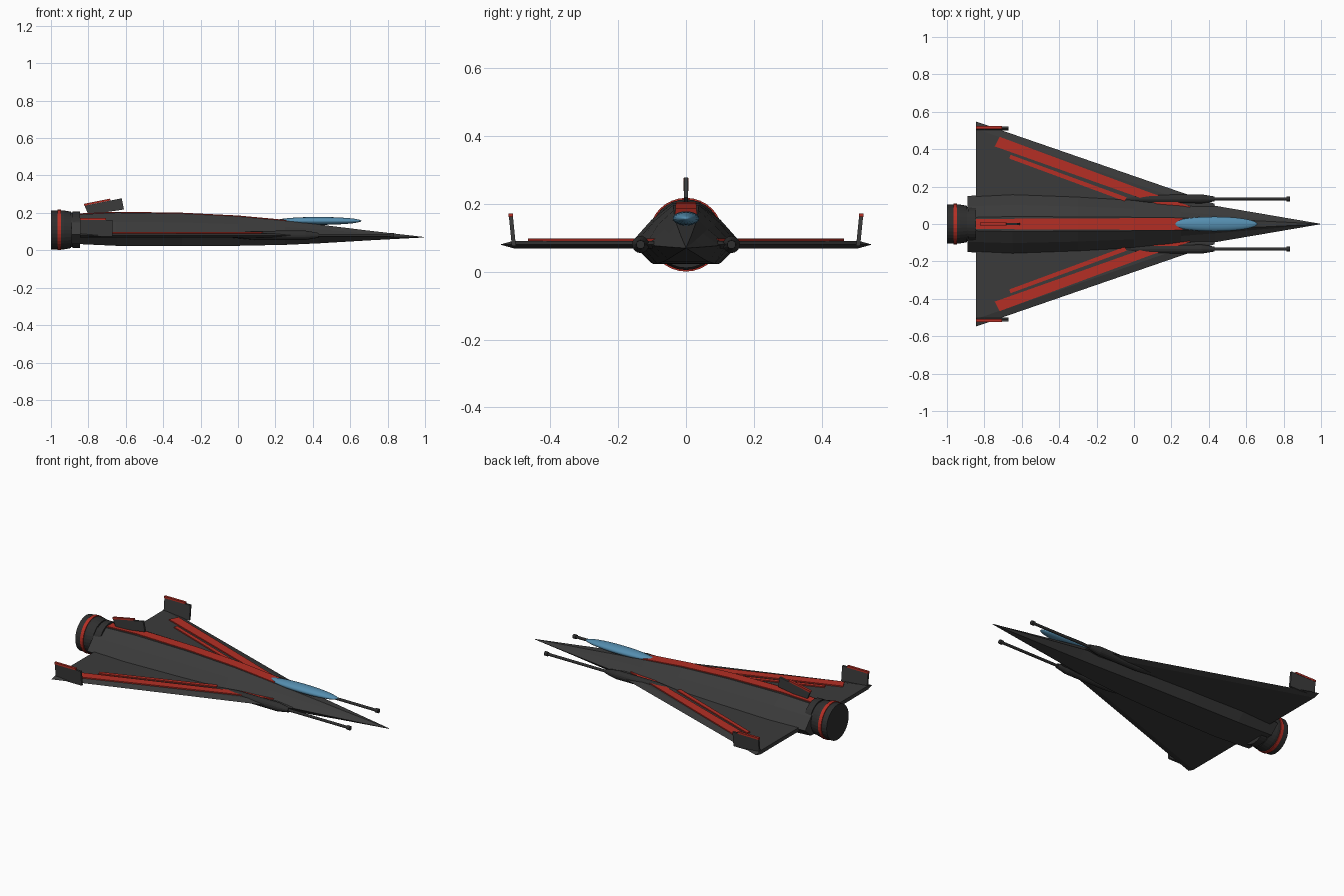
import bpy, bmesh, math
from mathutils import Vector, Matrix

if "Cube" in bpy.data.objects:
    bpy.data.objects.remove(bpy.data.objects["Cube"])


def mat(name, c):
    m = bpy.data.materials.new(name)
    m.diffuse_color = (*c, 1)
    m.use_nodes = True
    m.node_tree.nodes["Principled BSDF"].inputs["Base Color"].default_value = m.diffuse_color
    return m


BODY = mat("charcoal", (0.043, 0.043, 0.043))
DARK = mat("dark_metal", (0.028, 0.028, 0.028))
RED = mat("red", (0.46, 0.028, 0.018))
BLUE = mat("canopy_blue", (0.09, 0.27, 0.43))


def finish(name, bm, m, smooth=False):
    bmesh.ops.recalc_face_normals(bm, faces=bm.faces)
    me = bpy.data.meshes.new(name)
    bm.to_mesh(me)
    bm.free()
    me.materials.append(m)
    for p in me.polygons:
        p.use_smooth = smooth
    ob = bpy.data.objects.new(name, me)
    bpy.context.collection.objects.link(ob)
    return ob


def loft(name, rings, m):
    """Skin a list of equal-length point rings and cap both ends."""
    bm = bmesh.new()
    vs = [[bm.verts.new(p) for p in r] for r in rings]
    n = len(rings[0])
    for a, b in zip(vs, vs[1:]):
        for i in range(n):
            bm.faces.new((a[i], a[(i + 1) % n], b[(i + 1) % n], b[i]))
    bm.faces.new(vs[0])
    bm.faces.new(vs[-1])
    return finish(name, bm, m)


def turned(name, profile, y, z, m, n=32):
    """Round part along x from (x, radius) pairs."""
    return loft(name, [[(x, y + r * math.cos(2 * math.pi * i / n), z + r * math.sin(2 * math.pi * i / n))
                        for i in range(n)] for x, r in profile], m)


def slab(name, pts, z0, z1, m):
    return loft(name, [[(x, y, z) for x, y in pts] for z in (z0, z1)], m)


def upright(name, pts, y, t, m, lean=0.0):
    """Plate from an (x, z) outline, leaning sideways with height."""
    z0 = min(p[1] for p in pts)
    return loft(name, [[(x, y + s * t + lean * (z - z0), z) for x, z in pts] for s in (-1, 1)], m)


# fuselage: x, bottom z, side z, top z, bottom, side, shoulder, top half widths
sections = [
    (-0.89, 0.035, 0.085, 0.190, 0.095, 0.150, 0.095, 0.035),
    (-0.65, 0.024, 0.085, 0.201, 0.100, 0.162, 0.102, 0.040),
    (-0.30, 0.023, 0.084, 0.196, 0.095, 0.150, 0.094, 0.038),
    (0.00, 0.024, 0.082, 0.181, 0.085, 0.135, 0.082, 0.036),
    (0.25, 0.029, 0.080, 0.158, 0.068, 0.118, 0.064, 0.033),
    (0.43, 0.037, 0.077, 0.138, 0.052, 0.098, 0.050, 0.027),
    (0.70, 0.053, 0.073, 0.105, 0.027, 0.052, 0.027, 0.015),
    (0.995, 0.0685, 0.0695, 0.071, 0.001, 0.0015, 0.001, 0.0005),
]
rings = []
for x, zb, zs, zt, b, w, u, t in sections:
    zu = zs + (zt - zs) * 0.58
    half = [(b, zb), (w, zs), (u, zu), (t, zt)]
    rings.append([(x, y, z) for y, z in half] + [(x, -y, z) for y, z in reversed(half)])
loft("fuselage", rings, BODY)

# red stripe along the spine
spine = [(-0.85, 0.192, 0.026), (-0.65, 0.201, 0.028), (-0.30, 0.196, 0.030),
         (0.00, 0.181, 0.031), (0.26, 0.157, 0.033)]
loft("spine_stripe", [[(x, -w, z - 0.002), (x, w, z - 0.002), (x, w, z + 0.005), (x, -w, z + 0.005)]
                      for x, z, w in spine], RED)

# canopy
bm = bmesh.new()
bmesh.ops.create_uvsphere(bm, u_segments=24, v_segments=16, radius=1,
                          matrix=Matrix.Translation((0.43, 0, 0.157)) @ Matrix.Diagonal((0.23, 0.039, 0.021, 1))
                          @ Matrix.Rotation(math.pi / 2, 4, 'Y'))
finish("canopy", bm, BLUE, True)

# engine
turned("engine_collar", [(-0.885, 0.098), (-0.845, 0.098)], 0, 0.109, DARK)
turned("engine_neck", [(-0.91, 0.092), (-0.86, 0.092)], 0, 0.109, DARK)
turned("engine_nozzle", [(-1.0, 0.104), (-0.93, 0.104), (-0.892, 0.097)], 0, 0.109, DARK)
turned("engine_ring", [(-0.966, 0.1085), (-0.946, 0.1085)], 0, 0.109, RED)

# dorsal fin
upright("dorsal_fin", [(-0.80, 0.190), (-0.61, 0.218), (-0.622, 0.278), (-0.82, 0.238)], 0, 0.006, BODY)
upright("dorsal_fin_cap", [(-0.822, 0.238), (-0.682, 0.2665), (-0.684, 0.276), (-0.824, 0.248)], 0, 0.007, RED)

for side, s in (("left", 1), ("right", -1)):
    # wing with a sharp bevelled edge
    outer = [(-0.845, 0), (-0.845, 0.548), (0.43, 0.108), (0.43, 0)]
    inner = [(-0.845, 0), (-0.845, 0.508), (0.33, 0.103), (0.33, 0)]
    loft(side + "_wing", [[(x, s * y, z) for x, y in pts]
                          for pts, z in ((inner, 0.069), (outer, 0.080), (inner, 0.091))], BODY)
    # wing stripes
    slab(side + "_wide_stripe", [(x, s * y) for x, y in
         [(-0.745, 0.415), (-0.718, 0.466), (0.10, 0.163), (0.30, 0.095), (0.30, 0.045)]], 0.089, 0.0975, RED)
    slab(side + "_thin_stripe", [(x, s * y) for x, y in
         [(-0.667, 0.350), (-0.660, 0.370), (-0.04, 0.143), (-0.05, 0.122)]], 0.089, 0.0975, RED)
    # wing tip fins
    upright(side + "_winglet", [(-0.842, 0.075), (-0.672, 0.075), (-0.672, 0.163), (-0.842, 0.163)],
            s * 0.507, 0.006, BODY, s * 0.1)
    upright(side + "_winglet_cap", [(-0.845, 0.161), (-0.705, 0.161), (-0.705, 0.172), (-0.845, 0.172)],
            s * 0.516, 0.007, RED)
    # gun pod, barrel and muzzle
    turned(side + "_gun_pod", [(-0.06, 0.010), (0.09, 0.024), (0.36, 0.025), (0.43, 0.013)],
           s * 0.134, 0.08, DARK, 16)
    turned(side + "_gun_barrel", [(0.42, 0.008), (0.83, 0.008)], s * 0.134, 0.08, DARK, 12)
    turned(side + "_gun_muzzle", [(0.815, 0.0125), (0.835, 0.0125)], s * 0.134, 0.08, DARK, 12)
